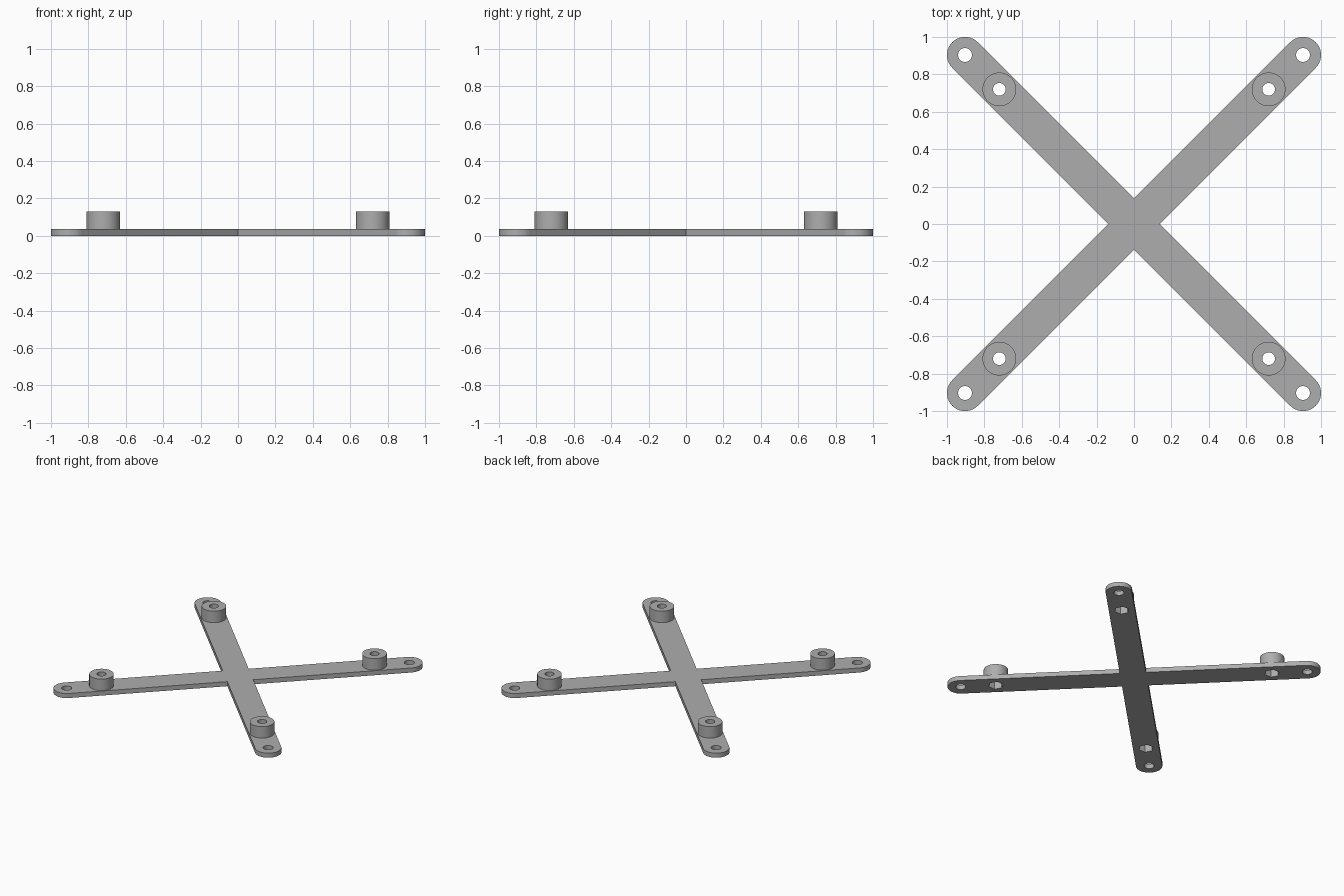
import bpy, math
from mathutils import Matrix

cube = bpy.data.objects.get("Cube")
if cube:
    bpy.data.objects.remove(cube, do_unlink=True)

PLATE, TOP = 0.037, 0.13          # plate thickness, standoff top
TIP, POST = 0.9035, 0.72          # hole centres along x and y
ARM_R, POST_R = 0.0965, 0.09
TIP_HOLE, BOLT_HOLE = 0.037, 0.034
NUT_R, NUT_DEPTH = 0.055, 0.075
CORNERS = [(x, y) for x in (-1, 1) for y in (-1, 1)]

grey = bpy.data.materials.new("light grey")
grey.use_nodes = True
colour = (0.42, 0.42, 0.42, 1)
grey.diffuse_color = colour
grey.node_tree.nodes["Principled BSDF"].inputs["Base Color"].default_value = colour


def cylinder(name, x, y, r, z0, z1, sides=64):
    bpy.ops.mesh.primitive_cylinder_add(vertices=sides, radius=r, depth=z1 - z0,
                                        location=(x, y, (z0 + z1) / 2))
    ob = bpy.context.object
    ob.name = name
    return ob


def hexagon(x, y):
    ob = cylinder("nut_cutter", x, y, NUT_R, -0.05, NUT_DEPTH, 6)
    ob.rotation_euler.z = math.radians(30)
    return ob


def arm(name, angle):
    """Flat bar with round ends, built from a rounded outline."""
    half = TIP * math.sqrt(2)
    n = 32
    pts = []
    for side in (1, -1):
        for i in range(n + 1):
            a = -math.pi / 2 + math.pi * i / n
            pts.append((side * (half + ARM_R * math.cos(a)), side * ARM_R * math.sin(a)))
    count = len(pts)
    verts = [(x, y, z) for z in (0, PLATE) for x, y in pts]
    faces = [list(range(count))[::-1], list(range(count, 2 * count))]
    faces += [[i, (i + 1) % count, (i + 1) % count + count, i + count] for i in range(count)]
    mesh = bpy.data.meshes.new(name)
    mesh.from_pydata(verts, [], faces)
    mesh.transform(Matrix.Rotation(angle, 4, "Z"))
    ob = bpy.data.objects.new(name, mesh)
    bpy.context.collection.objects.link(ob)
    return ob


def combine(ob, other, operation):
    mod = ob.modifiers.new("cut", "BOOLEAN")
    mod.operation, mod.solver, mod.object = operation, "EXACT", other
    bpy.context.view_layer.objects.active = ob
    bpy.ops.object.modifier_apply(modifier=mod.name)
    bpy.data.objects.remove(other, do_unlink=True)


def finish(ob):
    ob.data.materials.clear()
    ob.data.materials.append(grey)
    bpy.ops.object.select_all(action="DESELECT")
    ob.select_set(True)
    bpy.context.view_layer.objects.active = ob
    bpy.ops.object.shade_smooth_by_angle(angle=math.radians(30))


# Cross-shaped plate with tip holes and nut pockets
plate = arm("cross_plate", math.radians(45))
combine(plate, arm("second_arm", math.radians(-45)), "UNION")
for sx, sy in CORNERS:
    combine(plate, cylinder("hole_cutter", sx * TIP, sy * TIP, TIP_HOLE, -0.05, 0.1), "DIFFERENCE")
    combine(plate, hexagon(sx * POST, sy * POST), "DIFFERENCE")
finish(plate)

# Standoffs with bolt holes, the nut pockets continuing up inside
for sx, sy in CORNERS:
    name = ("back" if sy > 0 else "front") + ("_left" if sx > 0 else "_right") + "_standoff"
    post = cylinder(name, sx * POST, sy * POST, POST_R, PLATE, TOP)
    combine(post, cylinder("hole_cutter", sx * POST, sy * POST, BOLT_HOLE, -0.05, 0.2), "DIFFERENCE")
    combine(post, hexagon(sx * POST, sy * POST), "DIFFERENCE")
    finish(post)
